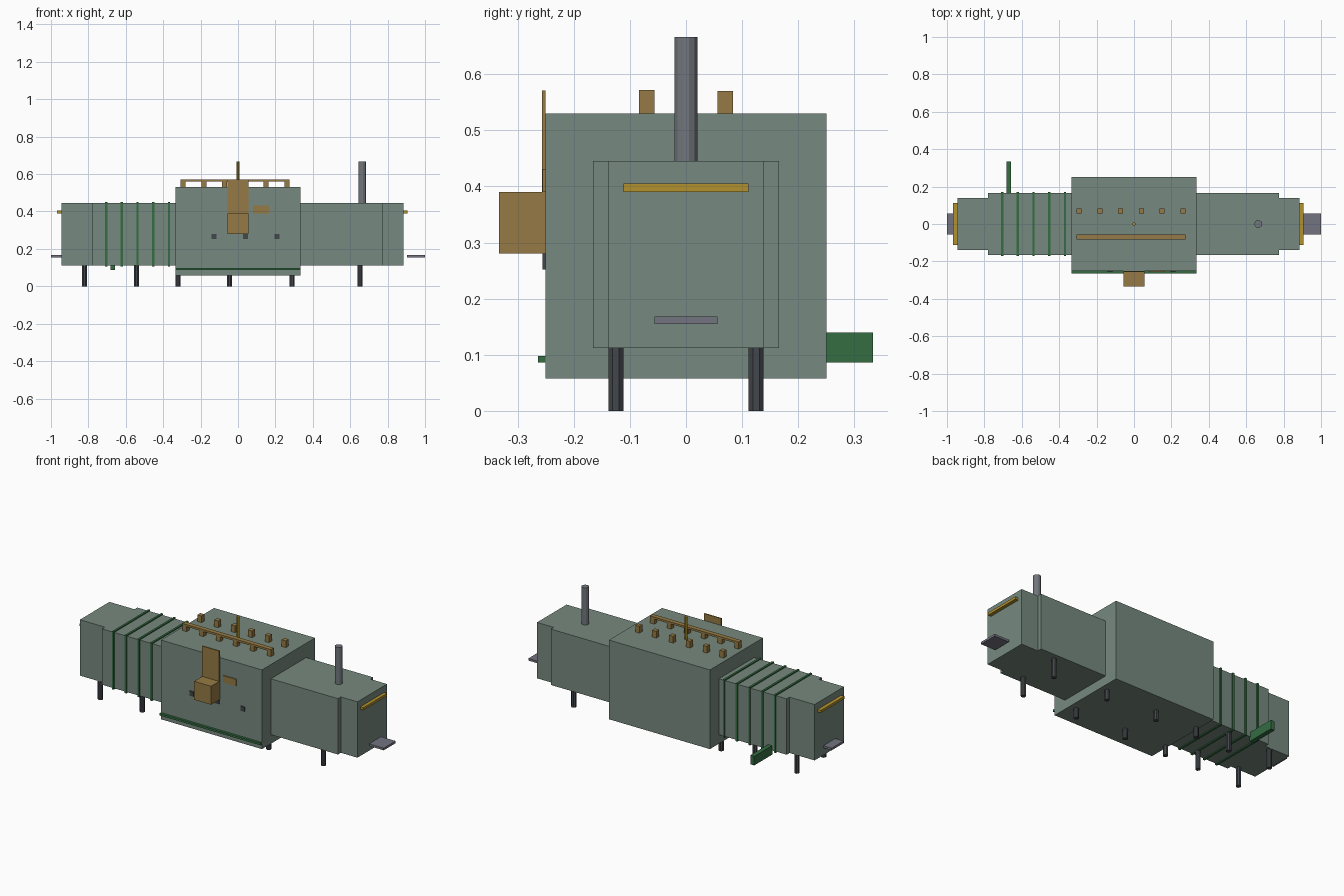
import bpy
import bmesh
from mathutils import Matrix

if "Cube" in bpy.data.objects:
    bpy.data.objects.remove(bpy.data.objects["Cube"], do_unlink=True)


def material(name, rgb):
    m = bpy.data.materials.new(name)
    m.use_nodes = True
    m.diffuse_color = (*rgb, 1)
    m.node_tree.nodes["Principled BSDF"].inputs["Base Color"].default_value = (*rgb, 1)
    return m


HULL = material("grey_green", (0.18, 0.25, 0.21))
GREEN = material("deep_green", (0.035, 0.155, 0.055))
BROWN = material("tan_brown", (0.305, 0.195, 0.058))
GOLD = material("dull_gold", (0.445, 0.287, 0.026))
DARK = material("charcoal", (0.055, 0.061, 0.069))
STEEL = material("steel_grey", (0.17, 0.185, 0.205))
PLATE = material("plate_grey", (0.175, 0.175, 0.22))


def finish(name, bm, mat):
    mesh = bpy.data.meshes.new(name)
    bm.to_mesh(mesh)
    bm.free()
    mesh.materials.append(mat)
    ob = bpy.data.objects.new(name, mesh)
    bpy.context.scene.collection.objects.link(ob)
    return ob


def box(name, mat, x, y, z):
    """Box from (low, high) ranges on each axis."""
    bm = bmesh.new()
    size = [r[1] - r[0] for r in (x, y, z)]
    mid = [(r[0] + r[1]) / 2 for r in (x, y, z)]
    bmesh.ops.create_cube(bm, size=1, matrix=Matrix.Translation(mid) @ Matrix.Diagonal((*size, 1)))
    return finish(name, bm, mat)


def post(name, mat, x, y, z, radius, sides):
    """Upright faceted cylinder."""
    bm = bmesh.new()
    bmesh.ops.create_cone(bm, cap_ends=True, segments=sides, radius1=radius, radius2=radius,
                          depth=z[1] - z[0],
                          matrix=Matrix.Translation((x, y, (z[0] + z[1]) / 2))
                          @ Matrix.Rotation(3.14159 / sides, 4, "Z"))
    return finish(name, bm, mat)


def around(c, half):
    return (c - half, c + half)


# Hull: large centre block, two wings and narrower end blocks
WING_Z = (0.112, 0.445)
box("centre_block", HULL, (-0.333, 0.333), (-0.25, 0.25), (0.058, 0.53))
box("left_wing", HULL, (0.333, 0.775), (-0.166, 0.166), WING_Z)
box("right_wing", HULL, (-0.78, -0.333), (-0.166, 0.166), WING_Z)
box("left_end", HULL, (0.775, 0.885), (-0.139, 0.139), WING_Z)
box("right_end", HULL, (-0.945, -0.78), (-0.139, 0.139), WING_Z)

# Green bands around the right wing
for i in range(5):
    box("wing_band", GREEN, around(-0.705 + i * 0.084, 0.006), around(0, 0.172), (0.106, 0.451))

# Front strip and rear arm
box("front_strip", GREEN, (-0.333, 0.333), (-0.264, -0.25), (0.086, 0.098))
box("rear_arm", GREEN, around(-0.67, 0.013), (0.16, 0.333), (0.086, 0.14))

# Legs in pairs
for x in (-0.82, -0.543, -0.32, -0.045, 0.29, 0.652):
    top = 0.058 if abs(x) < 0.333 else 0.112
    for y in (-0.125, 0.125):
        post("leg", DARK, x, y, (0, top), 0.0145, 8)

# Roof vents, with a rail along the front row
for i in range(6):
    for y in (-0.07, 0.07):
        box("roof_vent", BROWN, around(-0.294 + i * 0.1112, 0.0135), around(y, 0.0135), (0.53, 0.57))
box("roof_rail", BROWN, (-0.308, 0.275), around(-0.07, 0.0138), (0.56, 0.572))

# Front hatch box, backing plate, small label and ports
box("hatch_box", BROWN, around(0, 0.056), (-0.333, -0.25), (0.28, 0.39))
box("hatch_plate", BROWN, around(0, 0.056), (-0.257, -0.25), (0.39, 0.571))
box("small_plate", BROWN, (0.08, 0.166), (-0.256, -0.25), (0.39, 0.431))
for x in (-0.128, 0.04, 0.208):
    box("front_port", DARK, around(x, 0.0135), (-0.256, -0.25), (0.252, 0.28))

# Mast and chimney
post("mast", GOLD, 0, 0, (0.53, 0.666), 0.009, 8)
post("chimney", STEEL, 0.664, 0, (0.445, 0.666), 0.021, 12)

# Handle bars and ledges at both ends
box("left_handle", GOLD, (0.885, 0.905), around(0, 0.111), (0.39, 0.405))
box("right_handle", GOLD, (-0.967, -0.945), around(0, 0.111), (0.39, 0.405))
for name, x in (("left_ledge", (0.903, 1.0)), ("right_ledge", (-1.0, -0.903))):
    box(name, PLATE, x, around(0, 0.056), (0.155, 0.168))
